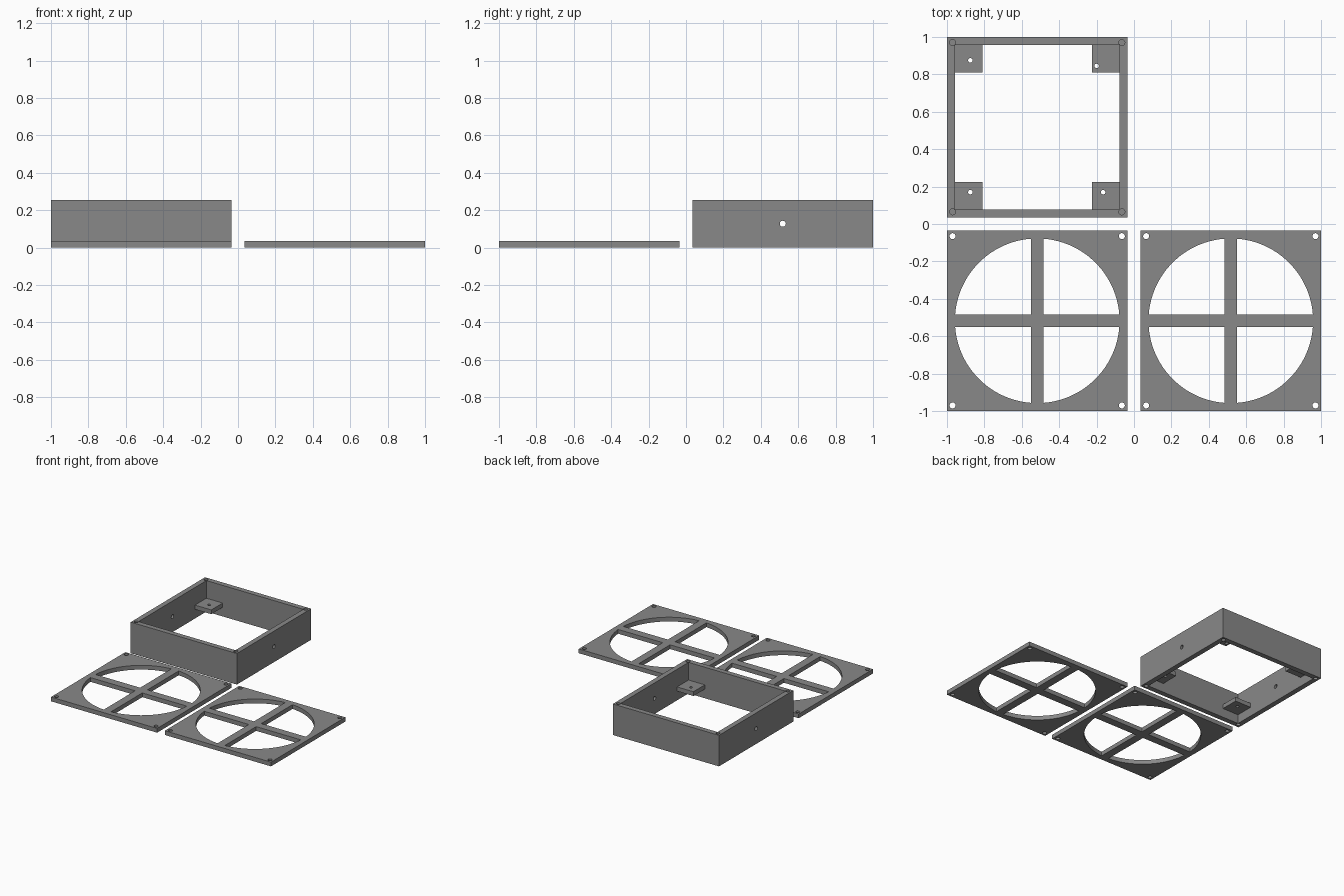
import bpy, bmesh, math
from mathutils import Vector

if "Cube" in bpy.data.objects:
    bpy.data.objects.remove(bpy.data.objects["Cube"])

grey = bpy.data.materials.new("mid_grey")
grey.diffuse_color = (0.25, 0.25, 0.25, 1)
grey.use_nodes = True
grey.node_tree.nodes["Principled BSDF"].inputs["Base Color"].default_value = grey.diffuse_color

S = 0.965        # side of each square part
C = 0.5175       # centre offset of each part
HALF = S / 2
SCREW = HALF - 0.03


def prism(bm, pts, z0, z1, axis="Z"):
    """Extrude a counter-clockwise outline along z, or along x if axis is X."""
    def place(u, v, w):
        return Vector((w, u, v)) if axis == "X" else Vector((u, v, w))
    low = [bm.verts.new(place(u, v, z0)) for u, v in pts]
    high = [bm.verts.new(place(u, v, z1)) for u, v in pts]
    bm.faces.new(low[::-1])
    bm.faces.new(high)
    n = len(pts)
    for i in range(n):
        j = (i + 1) % n
        bm.faces.new((low[i], low[j], high[j], high[i]))


def rect(x0, y0, x1, y1):
    return [(x0, y0), (x1, y0), (x1, y1), (x0, y1)]


def circle(x, y, r, n=24):
    return [(x + r * math.cos(2 * math.pi * i / n),
             y + r * math.sin(2 * math.pi * i / n)) for i in range(n)]


def make(name, bm, loc):
    mesh = bpy.data.meshes.new(name)
    bm.to_mesh(mesh)
    bm.free()
    ob = bpy.data.objects.new(name, mesh)
    ob.location = loc
    bpy.context.collection.objects.link(ob)
    mesh.materials.append(grey)
    return ob


def cut(ob, bm):
    """Subtract the cutter geometry and drop the cutter."""
    cutter = make("cutter", bm, ob.location)
    mod = ob.modifiers.new("cut", "BOOLEAN")
    mod.operation, mod.solver, mod.object = "DIFFERENCE", "EXACT", cutter
    bpy.ops.object.select_all(action="DESELECT")
    bpy.context.view_layer.objects.active = ob
    ob.select_set(True)
    bpy.ops.object.modifier_apply(modifier=mod.name)
    bpy.data.objects.remove(cutter)
    bpy.ops.object.shade_smooth_by_angle(angle=math.radians(30))


corners = [(sx, sy) for sx in (-1, 1) for sy in (-1, 1)]

# Two flat grilles: square plate, round opening, cross bars, screw holes
for name, x in (("left_grille", -C), ("right_grille", C)):
    bm = bmesh.new()
    prism(bm, rect(-HALF, -HALF, HALF, HALF), 0, 0.035)
    plate = make(name, bm, (x, -C, 0))
    bm = bmesh.new()
    R, w, n = 0.44, 0.033, 24
    a = math.asin(w / R)
    for q in range(4):
        outline = [(w, w)]
        for i in range(n + 1):
            t = a + (math.pi / 2 - 2 * a) * i / n
            outline.append((R * math.cos(t), R * math.sin(t)))
        c, s = ((1, 0), (0, 1), (-1, 0), (0, -1))[q]
        prism(bm, [(u * c - v * s, u * s + v * c) for u, v in outline], -0.05, 0.1)
    for sx, sy in corners:
        prism(bm, circle(sx * SCREW, sy * SCREW, 0.016), -0.05, 0.1)
    cut(plate, bm)

# Square frame: open box with blind screw holes and a cable hole in each side
H, INNER = 0.255, HALF - 0.042
bm = bmesh.new()
prism(bm, rect(-HALF, -HALF, HALF, HALF), 0, H)
frame = make("frame", bm, (-C, C, 0))
bm = bmesh.new()
prism(bm, rect(-INNER, -INNER, INNER, INNER), -0.1, H + 0.1)
cut(frame, bm)
bm = bmesh.new()
for sx, sy in corners:
    prism(bm, circle(sx * SCREW, sy * SCREW, 0.016), H - 0.08, H + 0.05)
    prism(bm, circle(sx * SCREW, sy * SCREW, 0.016), -0.05, 0.08)
for sx in (-1, 1):
    mid = sx * (HALF - 0.021)
    prism(bm, circle(0, H / 2, 0.016), mid - 0.05, mid + 0.05, "X")
cut(frame, bm)

# Mounting tabs inside the frame corners, each with a drilled hole
holes = {(-1, -1): (-0.875, 0.17), (-1, 1): (-0.875, 0.875),
         (1, -1): (-0.165, 0.17), (1, 1): (-0.2, 0.845)}
T = 0.148
for sx, sy in corners:
    cx, cy = sx * (INNER - T / 2), sy * (INNER - T / 2)
    bm = bmesh.new()
    prism(bm, rect(cx - T / 2, cy - T / 2, cx + T / 2, cy + T / 2), 0.075, 0.11)
    side = ("left" if sx < 0 else "right") + ("_front" if sy < 0 else "_back")
    tab = make("tab_" + side, bm, (-C, C, 0))
    hx, hy = holes[sx, sy]
    bm = bmesh.new()
    prism(bm, circle(hx + C, hy - C, 0.012), 0, 0.2)
    cut(tab, bm)
